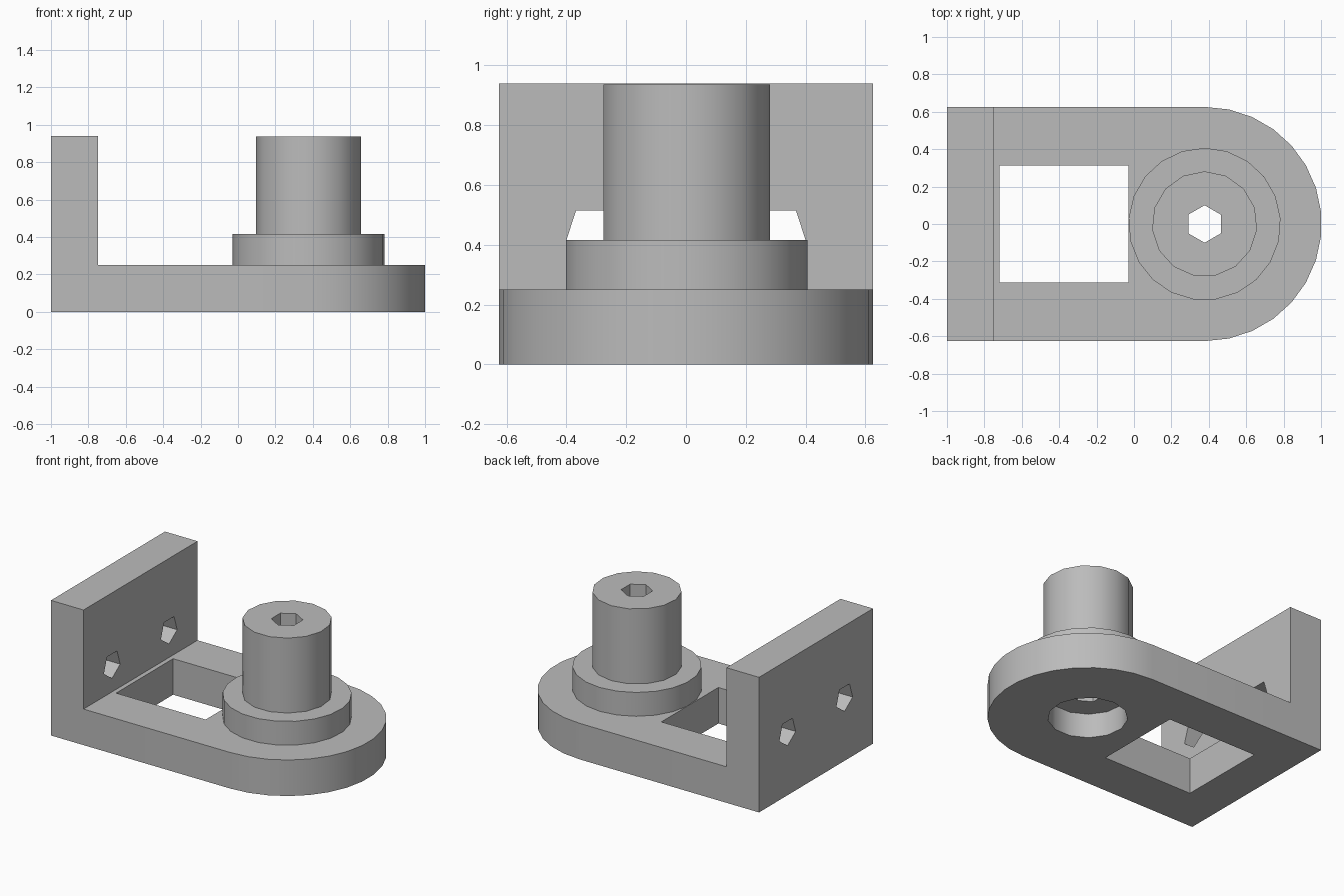
import bpy, bmesh
from math import pi, sin, cos, radians
from mathutils import Vector

if "Cube" in bpy.data.objects:
    bpy.data.objects.remove(bpy.data.objects["Cube"], do_unlink=True)

U = 2 / 31.945          # one design unit
PIVOT_X = -1 + 22 * U   # axis of the post
BASE_TOP = 4 * U
COLLAR_TOP = 0.416
POST_TOP = 0.937
WALL_TOP = 15 * U

grey = bpy.data.materials.new("plain_grey")
grey.use_nodes = True
grey.diffuse_color = (0.5, 0.5, 0.5, 1)
grey.node_tree.nodes["Principled BSDF"].inputs["Base Color"].default_value = (0.5, 0.5, 0.5, 1)


def prism(name, points, sweep):
    """Extrude a closed 3D outline along the sweep vector."""
    bm = bmesh.new()
    face = bm.faces.new([bm.verts.new(p) for p in points])
    moved = bmesh.ops.extrude_face_region(bm, geom=[face])["geom"]
    bmesh.ops.translate(bm, vec=Vector(sweep),
                        verts=[g for g in moved if isinstance(g, bmesh.types.BMVert)])
    if not any(f is face for f in bm.faces):
        bm.faces.new(face.verts)
    bmesh.ops.recalc_face_normals(bm, faces=bm.faces)
    mesh = bpy.data.meshes.new(name)
    bm.to_mesh(mesh)
    bm.free()
    mesh.materials.append(grey)
    obj = bpy.data.objects.new(name, mesh)
    bpy.context.collection.objects.link(obj)
    return obj


def ring(radius, sides, start=pi / 2):
    return [(radius * cos(start + 2 * pi * i / sides),
             radius * sin(start + 2 * pi * i / sides)) for i in range(sides)]


def column(name, radius, sides, z0, z1):
    pts = [(PIVOT_X + x, y, z0) for x, y in ring(radius, sides)]
    return prism(name, pts, (0, 0, z1 - z0))


def block(name, x0, x1, half_y, z0, z1):
    pts = [(x0, -half_y, z0), (x1, -half_y, z0), (x1, half_y, z0), (x0, half_y, z0)]
    return prism(name, pts, (0, 0, z1 - z0))


def combine(obj, tool, operation):
    """Apply a boolean and remove the tool."""
    mod = obj.modifiers.new(operation.lower(), "BOOLEAN")
    mod.operation, mod.object, mod.solver = operation, tool, "EXACT"
    bpy.context.view_layer.objects.active = obj
    bpy.ops.object.modifier_apply(modifier=mod.name)
    bpy.data.objects.remove(tool, do_unlink=True)


# Base plate with one rounded end
R = 10 * U
arc = [(PIVOT_X + R * cos(radians(a)), R * sin(radians(a)), 0) for a in range(-90, 91, 12)]
bracket = prism("bracket", [(-1, R, 0), (-1, -R, 0)] + arc, (0, 0, BASE_TOP))

# Upright wall
combine(bracket, block("wall", -1, -1 + 4 * U, R, 0, WALL_TOP), "UNION")

# Rectangular window and round recess under the post
combine(bracket, block("window_cutter", -1 + 4.5 * U, -1 + 15.5 * U, 5 * U, -0.1, 0.4), "DIFFERENCE")
combine(bracket, column("recess_cutter", 4 * U, 13, -0.1, 2.7 * U), "DIFFERENCE")

# Two five-sided screw holes through the wall
for side in (-1, 1):
    pts = [(-1.1, side * 5 * U + y, 7 * U + z) for y, z in ring(1.5 * U, 5, -pi / 2)]
    combine(bracket, prism("screw_cutter", pts, (0.5, 0, 0)), "DIFFERENCE")

# Collar and post
collar = column("collar", 6.5 * U, 21, BASE_TOP, COLLAR_TOP)
post = column("post", 4.5 * U, 15, COLLAR_TOP, POST_TOP)

# Six-sided bore through everything on the axis
for part in (bracket, collar, post):
    combine(part, column("bore_cutter", 1.6 * U, 6, -0.1, 1.1), "DIFFERENCE")

# Smooth the round sides, keep the edges sharp
for part in (bracket, collar, post):
    bpy.ops.object.select_all(action="DESELECT")
    part.select_set(True)
    bpy.context.view_layer.objects.active = part
    bpy.ops.object.shade_smooth_by_angle(angle=radians(30))
